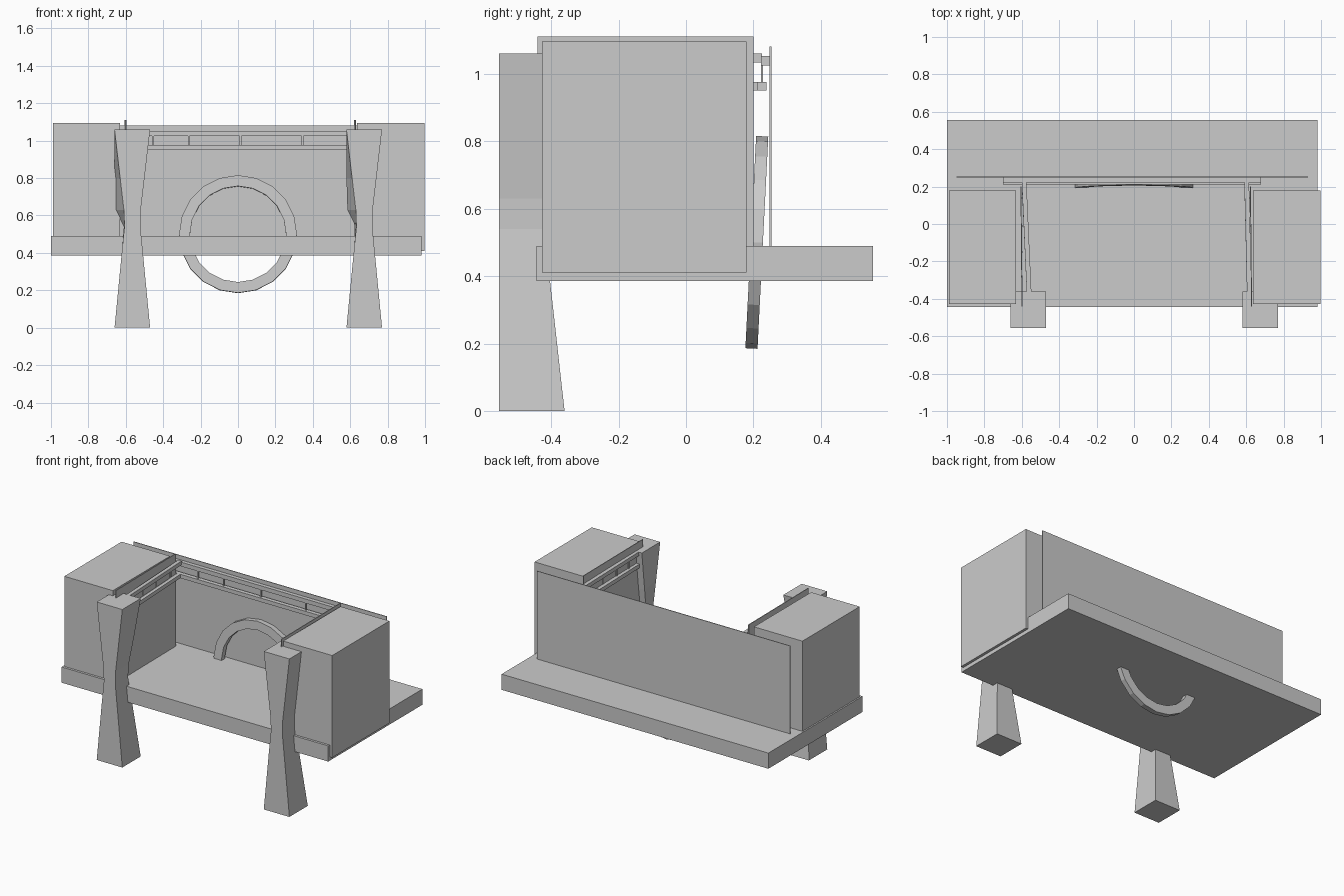
import bpy
from math import sin, cos, tau, radians

if "Cube" in bpy.data.objects:
    bpy.data.objects.remove(bpy.data.objects["Cube"])


def mesh(name, verts, faces):
    me = bpy.data.meshes.new(name)
    me.from_pydata(verts, [], faces)
    me.update()
    ob = bpy.data.objects.new(name, me)
    bpy.context.collection.objects.link(ob)
    return ob


def loft(name, rings, closed=False):
    """Skin four-cornered rings into a solid, or into a closed loop."""
    n, k = len(rings), len(rings[0])
    faces = []
    for i in range(n if closed else n - 1):
        a, b = i * k, (i + 1) % n * k
        faces += [(a + j, a + (j + 1) % k, b + (j + 1) % k, b + j) for j in range(k)]
    if not closed:
        faces += [tuple(reversed(range(k))), tuple(range((n - 1) * k, n * k))]
    return mesh(name, [v for r in rings for v in r], faces)


def box(name, x0, x1, y0, y1, z0, z1):
    return loft(name, [[(x0, y0, z), (x1, y0, z), (x1, y1, z), (x0, y1, z)] for z in (z0, z1)])


def side_rail(name, front_x, back_x, w, y0, y1, z0, z1):
    """Rail running front to back with slightly different x at each end."""
    return loft(name, [[(front_x, y0, z), (front_x + w, y0, z), (back_x + w, y1, z), (back_x, y1, z)]
                       for z in (z0, z1)])


# Seat slab and the two arm blocks
box("seat_slab", -1.0, 0.98, -0.443, 0.555, 0.385, 0.49)
box("arm_block_left", -0.99, -0.63, -0.427, 0.18, 0.41, 1.095)
box("arm_block_right", 0.635, 0.998, -0.427, 0.18, 0.41, 1.095)

# Thin back and inner side panels
box("back_panel", -0.95, 0.93, 0.248, 0.253, 0.45, 1.08)
side_rail("side_panel_left", -0.601, -0.607, 0.005, -0.44, 0.2, 0.45, 1.11)
side_rail("side_panel_right", 0.626, 0.62, 0.005, -0.44, 0.2, 0.45, 1.11)

# Waisted front legs: z, left x, right x, back y, x of the rear left corner
for side, x in (("left", -0.66), ("right", 0.58)):
    sections = [(0, 0, 0.19, -0.36, 0), (0.385, 0.037, 0.153, -0.403, 0.037),
                (0.54, 0.053, 0.138, -0.42, 0.05), (0.63, 0.05, 0.14, -0.415, 0.005),
                (0.8, 0.03, 0.16, -0.39, 0.0), (1.06, 0, 0.19, -0.36, 0)]
    loft("front_leg_" + side, [[(x + a, -0.555, z), (x + b, -0.555, z), (x + b, y, z), (x + c, y, z)]
                               for z, a, b, y, c in sections])

# Back railing with thin balusters
box("back_rail_upper", -0.70, 0.68, 0.222, 0.25, 1.024, 1.052)
box("back_rail_lower", -0.70, 0.68, 0.21, 0.238, 0.95, 0.976)
for i, x in enumerate((-0.455, -0.263, 0.014, 0.345)):
    box(f"back_baluster_{i}", x - 0.005, x + 0.005, 0.222, 0.228, 0.97, 1.03)

# Side railings
for side, fx, bx, px in (("left", -0.572, -0.6, -0.6), ("right", 0.605, 0.59, 0.622)):
    side_rail(f"side_rail_upper_{side}", fx, bx, 0.025, -0.4, 0.225, 1.034, 1.06)
    side_rail(f"side_rail_lower_{side}", fx, bx, 0.025, -0.4, 0.21, 0.95, 0.976)
    for i, y in enumerate((-0.41, -0.28, -0.15, -0.01, 0.14)):
        box(f"side_baluster_{side}_{i}", px - 0.004, px + 0.004, y - 0.005, y + 0.005, 0.97, 1.04)

# Tilted ring through the slab
rings = []
for i in range(20):
    a = tau * i / 20
    rings.append([(r * sin(a), y, r * cos(a)) for r, y in
                  ((0.315, -0.018), (0.315, 0.018), (0.257, 0.018), (0.257, -0.018))])
ring = loft("ring", rings, True)
ring.location = (0, 0.21, 0.5)
ring.rotation_euler = (radians(-2.9), 0, 0)
